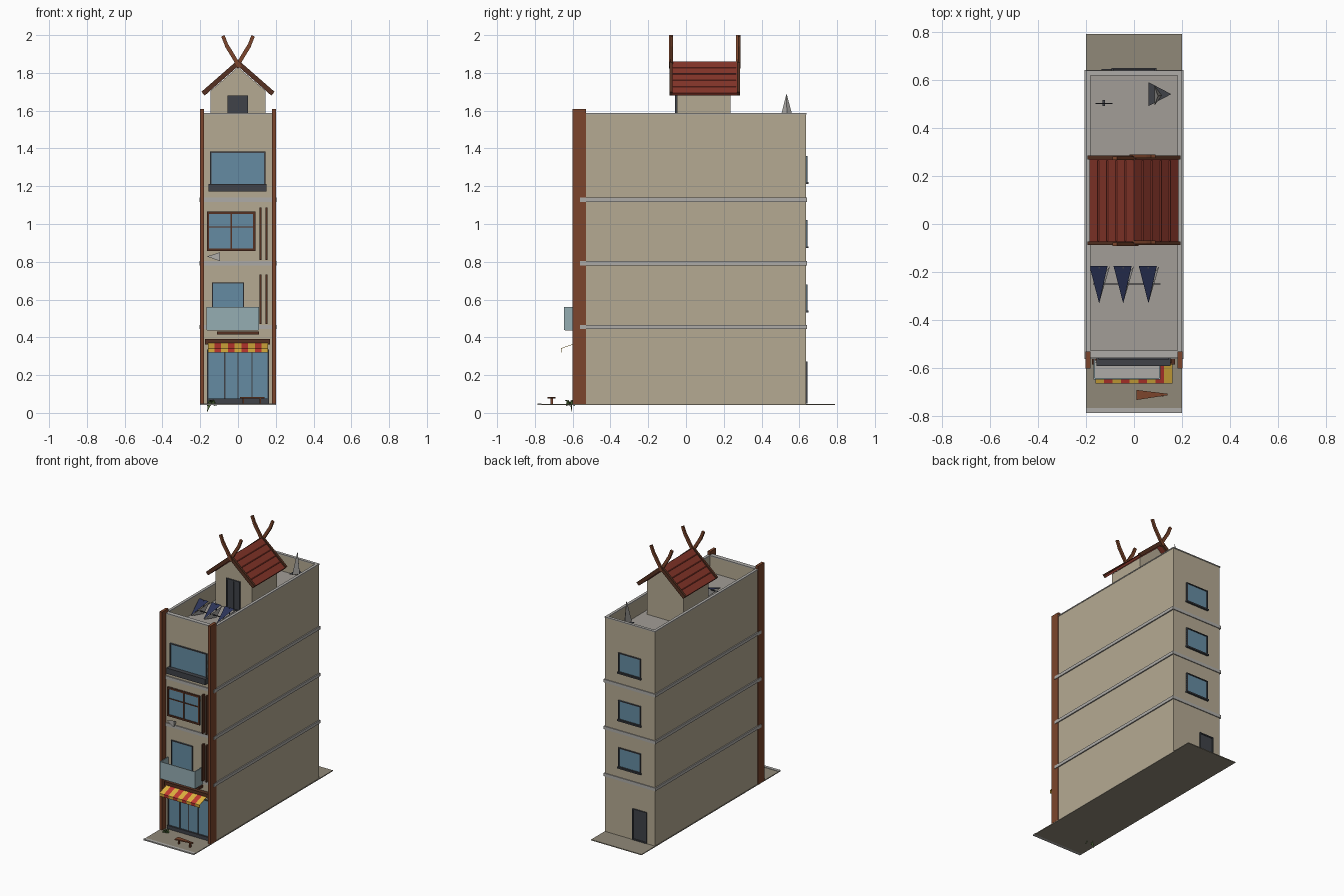
import bpy, bmesh, math
from mathutils import Vector

if "Cube" in bpy.data.objects:
    bpy.data.objects.remove(bpy.data.objects["Cube"])


def mat(name, r, g, b):
    m = bpy.data.materials.new(name)
    m.diffuse_color = (r, g, b, 1)
    m.use_nodes = True
    m.node_tree.nodes["Principled BSDF"].inputs["Base Color"].default_value = m.diffuse_color
    return m


WALL = mat("plaster", 0.46, 0.40, 0.29)
TRIM = mat("pale_trim", 0.42, 0.41, 0.39)
DECK = mat("roof_deck", 0.36, 0.34, 0.31)
PAVE = mat("paving", 0.28, 0.25, 0.19)
WOOD = mat("wood", 0.20, 0.06, 0.025)
DARKWOOD = mat("dark_wood", 0.09, 0.03, 0.015)
TILE = mat("roof_tile", 0.23, 0.035, 0.022)
GLASS = mat("glass", 0.13, 0.26, 0.36)
PALE = mat("pale_glass", 0.30, 0.42, 0.45)
DARK = mat("dark_metal", 0.05, 0.055, 0.065)
RED = mat("red_cloth", 0.55, 0.04, 0.03)
YELLOW = mat("yellow_cloth", 0.75, 0.45, 0.05)
NAVY = mat("solar_blue", 0.025, 0.035, 0.10)
GREEN = mat("leaf", 0.08, 0.15, 0.04)


def mesh(name, verts, faces, m):
    me = bpy.data.meshes.new(name)
    me.from_pydata([tuple(v) for v in verts], [], faces)
    bm = bmesh.new()
    bm.from_mesh(me)
    bmesh.ops.recalc_face_normals(bm, faces=bm.faces)
    bm.to_mesh(me)
    bm.free()
    me.materials.append(m)
    ob = bpy.data.objects.new(name, me)
    bpy.context.collection.objects.link(ob)
    return ob


QUADS = [(0, 1, 3, 2), (4, 6, 7, 5), (0, 4, 5, 1), (2, 3, 7, 6), (0, 2, 6, 4), (1, 5, 7, 3)]


def box(name, x, y, z, m):
    return mesh(name, [(a, b, c) for a in x for b in y for c in z], QUADS, m)


def beam(name, p, q, w, d, m):
    """Rectangular bar from p to q; d is its thickness in y (or x for bars along y)."""
    p, q = Vector(p), Vector(q)
    t = (q - p).normalized()
    side = Vector((0, 1, 0)) if abs(t.y) < 0.7 else Vector((1, 0, 0))
    up = t.cross(side).normalized()
    v = [e + side * d / 2 * s + up * w / 2 * u for e in (p, q) for s in (-1, 1) for u in (-1, 1)]
    return mesh(name, v, QUADS, m)


def extrude_y(name, prof, y0, y1, m):
    n = len(prof)
    v = [(x, y, z) for y in (y0, y1) for x, z in prof]
    f = [tuple(range(n)), tuple(range(n, 2 * n))]
    f += [(i, (i + 1) % n, n + (i + 1) % n, n + i) for i in range(n)]
    return mesh(name, v, f, m)


def window(name, x, z, y, out, t, fm, mullions=(), gm=GLASS):
    """Pane with a four-sided frame; out is the outward y direction."""
    ys = lambda d: sorted((y - out * 0.003, y + out * d))
    box(name + "_pane", x, ys(0.003), z, gm)
    for i, e in enumerate(((x[0], x[0] + t), (x[1] - t, x[1]))):
        box(f"{name}_jamb_{i}", e, ys(0.009), z, fm)
    for i, e in enumerate(((z[0], z[0] + t), (z[1] - t, z[1]))):
        box(f"{name}_rail_{i}", (x[0] + t, x[1] - t), ys(0.009), e, fm)
    for i, mx in enumerate(mullions):
        box(f"{name}_mullion_{i}", (mx - 0.003, mx + 0.003), ys(0.007), (z[0] + t, z[1] - t), fm)


FRONT, BACK, ROOF = -0.555, 0.635, 1.465

# ground plate and kerb
box("ground_plate", (-0.2, 0.2), (-0.765, 0.79), (0.041, 0.047), PAVE)
box("kerb", (-0.2, 0.2), (-0.787, -0.765), (0.041, 0.05), TRIM)

# main block, parapet and roof deck
box("main_block", (-0.197, 0.197), (FRONT, BACK), (0.047, ROOF - 0.005), WALL)
box("roof_deck", (-0.182, 0.182), (-0.53, 0.62), (ROOF - 0.005, ROOF), DECK)
for s, n in ((-1, "left"), (1, "right")):
    box("parapet_" + n, sorted((s * 0.182, s * 0.197)), (FRONT, BACK), (ROOF - 0.005, 1.58), WALL)
    box("parapet_cap_" + n, sorted((s * 0.18, s * 0.2)), (FRONT, BACK + 0.003), (1.58, 1.587), TRIM)
    box("corner_post_" + n, sorted((s * 0.181, s * 0.201)), (-0.6, -0.53), (0.047, 1.61), WOOD)
for n, y in (("front", (FRONT, -0.53)), ("back", (0.62, BACK))):
    box("parapet_" + n, (-0.182, 0.182), y, (ROOF - 0.005, 1.58), WALL)
    box("parapet_cap_" + n, (-0.18, 0.18), (y[0] - 0.003, y[1] + 0.003), (1.58, 1.587), TRIM)

# floor bands
for i, z in enumerate((0.455, 0.792, 1.128)):
    box(f"floor_band_{i}", (-0.205, 0.205), (-0.562, 0.641), (z - 0.011, z + 0.011), TRIM)

# shop front
window("shop_window", (-0.163, 0.165), (0.06, 0.335), FRONT, -1, 0.008, DARK, (-0.07, 0.0, 0.075))
box("shop_plinth", (-0.163, 0.165), (-0.57, FRONT), (0.05, 0.075), DARK)
box("shop_fascia", (-0.175, 0.17), (-0.585, FRONT), (0.362, 0.392), DARKWOOD)

# striped awning with valance
n = 9
for i in range(n):
    a, b = (-0.16 + 0.32 * (i + k) / n for k in (0, 1))
    v = [(x, y, z) for x in (a, b) for y, z in ((-0.56, 0.378), (-0.663, 0.342), (-0.661, 0.32))]
    o = mesh(f"awning_stripe_{i}", v, [(0, 1, 4, 3), (1, 2, 5, 4)], RED if i % 2 else YELLOW)
    o.modifiers.new("thickness", "SOLIDIFY").thickness = 0.003

# first floor: glass balcony and door
window("balcony_door", (-0.138, 0.032), (0.466, 0.69), FRONT, -1, 0.006, DARK)
box("balcony_slab", (-0.165, 0.108), (-0.64, FRONT), (0.435, 0.447), TRIM)
box("balcony_edge", (-0.11, 0.11), (-0.6, FRONT), (0.414, 0.43), DARKWOOD)
box("balcony_glass_front", (-0.168, 0.11), (-0.646, -0.64), (0.438, 0.56), PALE)
for n, x in (("left", -0.168), ("right", 0.104)):
    box("balcony_glass_" + n, (x, x + 0.006), (-0.64, FRONT), (0.438, 0.56), PALE)

# timber slats
for f, z in enumerate(((0.47, 0.732), (0.81, 1.087))):
    for i, x in enumerate((0.12, 0.15)):
        box(f"slat_{f}_{i}", (x - 0.005, x + 0.005), (-0.578, FRONT), z, DARKWOOD)

# second floor window and small cooling unit
window("framed_window", (-0.165, 0.092), (0.858, 1.065), -0.558, -1, 0.012, DARKWOOD, (-0.036,))
box("framed_window_bar", (-0.153, 0.08), (-0.566, FRONT), (0.982, 0.988), DARKWOOD)
mesh("cooling_unit", [(-0.165, -0.575, 0.828), (-0.095, -0.59, 0.85), (-0.095, -0.59, 0.803),
                      (-0.1, FRONT, 0.828)], [(0, 1, 2), (0, 1, 3), (0, 2, 3), (1, 2, 3)], TRIM)

# third floor window with low rail box
window("upper_window", (-0.147, 0.145), (1.18, 1.383), FRONT, -1, 0.007, DARK)
box("upper_planter", (-0.155, 0.152), (-0.59, FRONT), (1.172, 1.213), DARK)

# back windows and door
for i, z in enumerate((0.54, 0.88, 1.22)):
    window(f"back_window_{i}", (-0.088, 0.088), (z, z + 0.14), BACK, 1, 0.006, DARK)
    box(f"back_sill_{i}", (-0.093, 0.093), (BACK, BACK + 0.014), (z - 0.008, z + 0.002), DARK)
window("back_door", (-0.136, -0.024), (0.05, 0.272), BACK, 1, 0.008, DARK, gm=DARK)

# rooftop hut with gable ends
extrude_y("hut_body", [(-0.145, ROOF), (0.145, ROOF), (0.145, 1.705), (0, 1.83), (-0.145, 1.705)],
          -0.048, 0.235, WALL)
window("hut_door", (-0.055, 0.052), (ROOF, 1.68), -0.048, -1, 0.008, DARK, (0,), gm=DARK)
extrude_y("hut_roof", [(-0.185, 1.693), (0, 1.86), (0.185, 1.693), (0.176, 1.68), (0, 1.838), (-0.176, 1.68)],
          -0.08, 0.275, TILE)
for s in (-1, 1):
    for k in range(1, 5):
        x, z = s * 0.037 * k, 1.861 - 0.0334 * k
        beam(f"tile_course_{s}_{k}", (x, -0.07, z), (x, 0.265, z), 0.003, 0.006, TILE)
    # barge boards and crossed horns on both gables
    for y in (-0.08, 0.277):
        beam("barge_board", (s * 0.185, y, 1.69), (0, y, 1.852), 0.026, 0.016, DARKWOOD)
        beam("gable_horn_lower", (-s * 0.01, y + s * 0.004, 1.83), (s * 0.06, y + s * 0.004, 1.945), 0.021, 0.014, WOOD)
        beam("gable_horn_tip", (s * 0.058, y + s * 0.004, 1.94), (s * 0.08, y + s * 0.004, 1.996), 0.019, 0.014, WOOD)

# tilted triangular solar panels on the deck
for i, x in enumerate((-0.145, -0.045, 0.06)):
    mesh(f"solar_panel_{i}", [(x - 0.04, -0.175, 1.545), (x + 0.035, -0.175, 1.545), (x, -0.33, 1.49)],
         [(0, 1, 2)], NAVY)
    mesh(f"panel_frame_{i}", [(x, -0.33, 1.488), (x + 0.045, -0.175, 1.542), (x + 0.02, -0.21, ROOF)],
         [(0, 1, 2)], TRIM)
    box(f"panel_leg_{i}", (x - 0.003, x + 0.003), (-0.185, -0.179), (ROOF, 1.545), DARK)
beam("panel_brace", (-0.17, -0.25, 1.5), (0.11, -0.25, 1.5), 0.005, 0.005, DARK)

# rear mast with triangular dish, small vent
mesh("dish", [(0.06, 0.59, 1.53), (0.06, 0.49, 1.53), (0.155, 0.54, 1.53)], [(0, 1, 2)], DARK)
mesh("mast", [(0.085, 0.575, 1.53), (0.085, 0.492, 1.53), (0.115, 0.535, 1.53), (0.1, 0.532, 1.692)],
     [(0, 1, 2), (0, 1, 3), (1, 2, 3), (2, 0, 3)], TRIM)
box("mast_leg", (0.095, 0.105), (0.53, 0.54), (ROOF, 1.53), DARK)
box("roof_vent", (-0.16, -0.09), (0.498, 0.504), (1.5, 1.52), DARK)
box("roof_vent_leg", (-0.13, -0.12), (0.49, 0.515), (ROOF, 1.5), DARK)

# pavement bench
mesh("bench_seat", [(x, y, z) for z in (0.077, 0.085) for x, y in
     ((0.01, -0.732), (0.01, -0.69), (0.14, -0.706), (0.14, -0.712))],
     [(0, 1, 2, 3), (4, 5, 6, 7), (0, 1, 5, 4), (1, 2, 6, 5), (2, 3, 7, 6), (3, 0, 4, 7)], WOOD)
for i, x in enumerate((0.025, 0.115)):
    box(f"bench_leg_{i}", (x, x + 0.008), (-0.717, -0.703), (0.047, 0.077), WOOD)

# plant by the entrance, drooping leaves
for i in range(7):
    a = i * math.tau / 7
    c, s = math.cos(a), math.sin(a)
    tip = 0.0 if i == 3 else (0.035, 0.068)[i % 2]
    p = Vector((-0.14, -0.615, 0.05))
    mesh(f"leaf_{i}", [p, p + Vector((0.015 * c - 0.006 * s, 0.015 * s + 0.006 * c, 0.018)),
                       p + Vector((0.028 * c, 0.028 * s, tip - 0.05)),
                       p + Vector((0.015 * c + 0.006 * s, 0.015 * s - 0.006 * c, 0.018))],
         [(0, 1, 2), (0, 2, 3)], GREEN)
